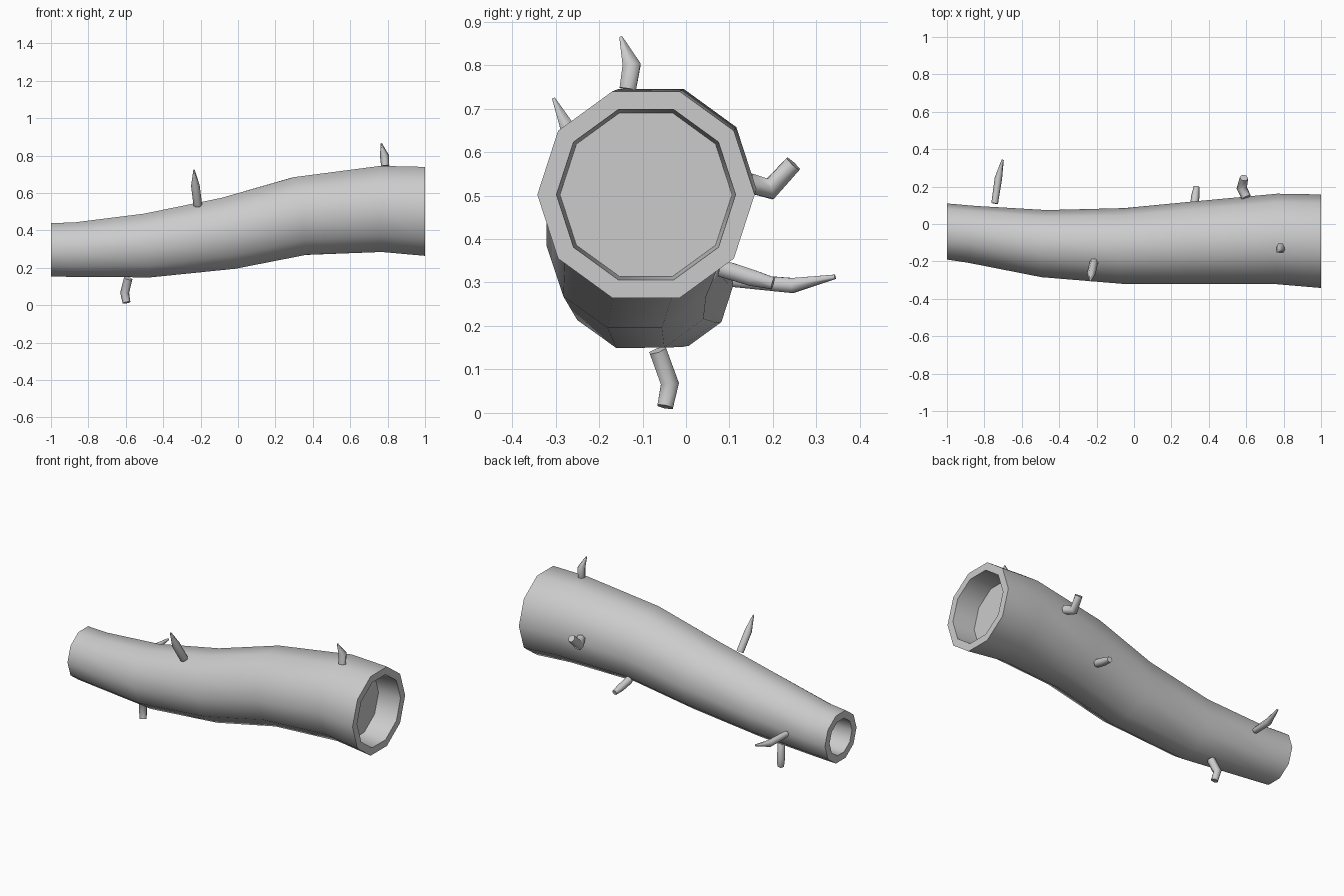
import bpy, bmesh, math
from mathutils import Vector

if "Cube" in bpy.data.objects:
    bpy.data.objects.remove(bpy.data.objects["Cube"])


def loft(name, path, sides, ref, sharp_deg, axis=None, recess=0.0, wall=0.0):
    """Sweep a polygon along path points (x, y, z, radius); optional hollowed ends."""
    bm = bmesh.new()
    pts = [Vector(p[:3]) for p in path]
    last = len(pts) - 1
    rings = []
    for i, p in enumerate(pts):
        steps = []
        if i > 0:
            steps.append((p - pts[i - 1]).normalized())
        if i < last:
            steps.append((pts[i + 1] - p).normalized())
        t = sum(steps, Vector()).normalized()
        if axis and i in (0, last):
            t = Vector(axis)
        u = Vector(ref)
        u = (u - t * u.dot(t)).normalized()
        v = t.cross(u)
        ring = []
        for k in range(sides):
            a = 2 * math.pi * k / sides
            ring.append(bm.verts.new(p + path[i][3] * (u * math.cos(a) + v * math.sin(a))))
        rings.append(ring)
    for a, b in zip(rings, rings[1:]):
        for k in range(sides):
            j = (k + 1) % sides
            bm.faces.new((a[k], a[j], b[j], b[k]))
    caps = [bm.faces.new(rings[0][::-1]), bm.faces.new(rings[-1])]
    bm.normal_update()

    # hollow the ends: inset a rim, then push the centre inward
    if recess:
        for cap in caps:
            inward = -cap.normal.copy()
            bmesh.ops.inset_region(bm, faces=[cap], thickness=wall)
            floor = bmesh.ops.extrude_discrete_faces(bm, faces=[cap])["faces"][0]
            mid = floor.calc_center_median()
            for vert in floor.verts:
                vert.co = mid + (vert.co - mid) * 0.96 + inward * recess

    bmesh.ops.recalc_face_normals(bm, faces=bm.faces)
    for f in bm.faces:
        f.smooth = True
    for e in bm.edges:
        if e.calc_face_angle(0) > math.radians(sharp_deg):
            e.smooth = False
    mesh = bpy.data.meshes.new(name)
    bm.to_mesh(mesh)
    bm.free()
    obj = bpy.data.objects.new(name, mesh)
    bpy.context.collection.objects.link(obj)
    return obj


# trunk: ten-sided, gently bent, hollow at both ends
trunk = [(-1.00, -0.040, 0.297, 0.150), (-0.87, -0.055, 0.297, 0.153),
         (-0.48, -0.105, 0.320, 0.180), (-0.05, -0.118, 0.385, 0.203),
         (0.33, -0.100, 0.477, 0.221), (0.765, -0.080, 0.515, 0.242),
         (1.00, -0.092, 0.502, 0.250)]
loft("log_trunk", trunk, 10, (0, 1, 0), 45, axis=(1, 0, 0), recess=0.14, wall=0.044)

# short bent twigs: base, elbow, tip
twigs = {
    "twig_back_low": [(-0.745, 0.110, 0.305, 0.018), (-0.725, 0.245, 0.293, 0.020),
                      (-0.702, 0.343, 0.313, 0.006)],
    "twig_bottom": [(-0.587, -0.065, 0.144, 0.023), (-0.606, -0.037, 0.067, 0.024),
                    (-0.596, -0.048, 0.014, 0.021)],
    "twig_front_top": [(-0.215, -0.205, 0.535, 0.023), (-0.228, -0.265, 0.640, 0.023),
                       (-0.235, -0.305, 0.724, 0.004)],
    "twig_back_middle": [(0.320, 0.080, 0.333, 0.023), (0.328, 0.150, 0.311, 0.022),
                         (0.335, 0.200, 0.298, 0.016)],
    "twig_back_upper": [(0.600, 0.142, 0.530, 0.026), (0.576, 0.193, 0.515, 0.028),
                        (0.588, 0.247, 0.573, 0.023)],
    "twig_top": [(0.787, -0.134, 0.745, 0.022), (0.783, -0.125, 0.800, 0.024),
                 (0.766, -0.150, 0.865, 0.004)],
}
for name, path in twigs.items():
    loft(name, path, 6, (1, 0, 0), 65)
